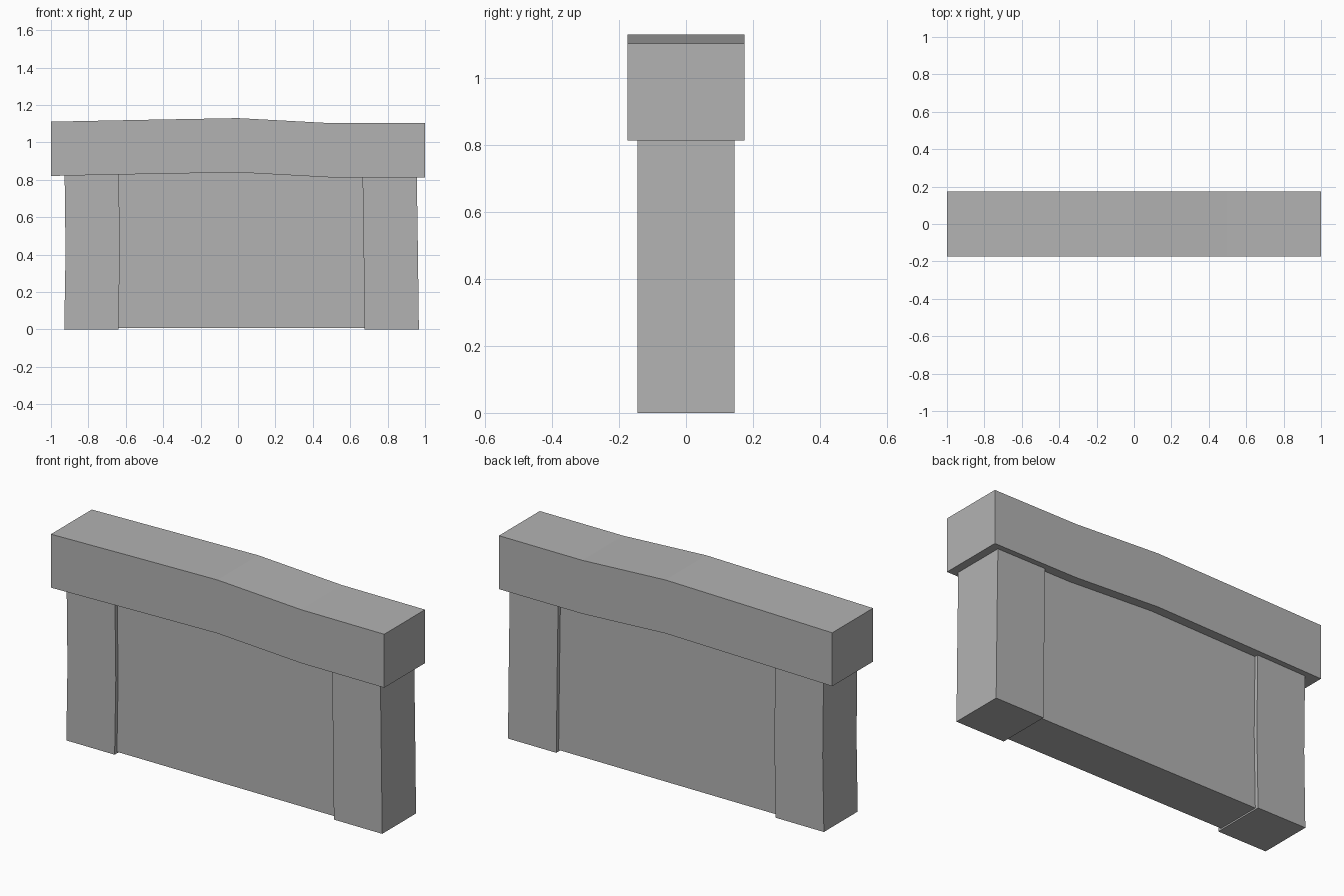
import bpy, bmesh

if "Cube" in bpy.data.objects:
    bpy.data.objects.remove(bpy.data.objects["Cube"])

stone = bpy.data.materials.new("plain grey stone")
stone.diffuse_color = (0.45, 0.45, 0.45, 1)
stone.use_nodes = True
stone.node_tree.nodes["Principled BSDF"].inputs["Base Color"].default_value = stone.diffuse_color


def loft(name, rings):
    """Closed solid through a list of four-cornered rings."""
    bm = bmesh.new()
    loops = [[bm.verts.new(p) for p in ring] for ring in rings]
    for a, b in zip(loops, loops[1:]):
        for i in range(4):
            j = (i + 1) % 4
            bm.faces.new((a[i], a[j], b[j], b[i]))
    bm.faces.new(loops[0][::-1])
    bm.faces.new(loops[-1])
    bmesh.ops.recalc_face_normals(bm, faces=bm.faces)
    mesh = bpy.data.meshes.new(name)
    bm.to_mesh(mesh)
    bm.free()
    mesh.materials.append(stone)
    obj = bpy.data.objects.new(name, mesh)
    bpy.context.collection.objects.link(obj)
    return obj


def level_ring(x0, x1, d, z):
    return [(x0, -d, z), (x1, -d, z), (x1, d, z), (x0, d, z)]


# Gently bent lintel: (x, underside height)
D, H = 0.175, 0.29
bends = [(-1, 0.821), (-0.5, 0.831), (0, 0.84), (0.5, 0.813), (1, 0.813)]
loft("lintel", [[(x, -D, z), (x, D, z), (x, D, z + H), (x, -D, z + H)]
                for x, z in bends])

# Slightly crooked square pillars: (left edge x, height)
W = 0.29
pillars = {
    "left_pillar": [(-0.929, 0), (-0.922, 0.41), (-0.927, 0.83)],
    "right_pillar": [(0.677, 0), (0.672, 0.41), (0.666, 0.825)],
}
for name, path in pillars.items():
    loft(name, [level_ring(x, x + W, W / 2, z) for x, z in path])

# Recessed wall filling the space between the pillars
P = 0.125
wall = [(-0.8, 0.833), (-0.5, 0.84), (0, 0.85), (0.5, 0.823), (0.8, 0.823)]
loft("wall_panel", [[(x, -P, 0.008), (x, P, 0.008), (x, P, z), (x, -P, z)]
                    for x, z in wall])
